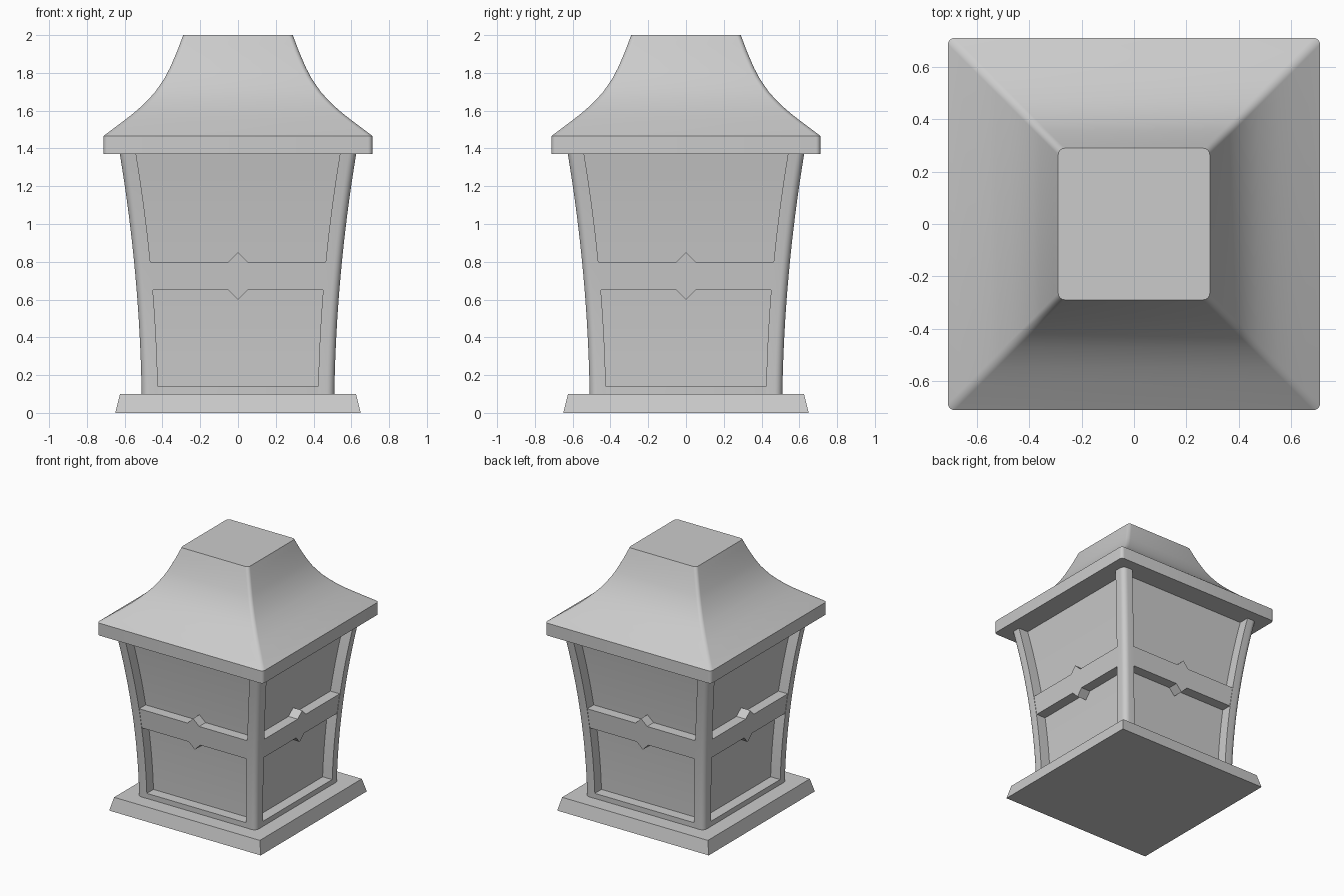
import bpy, bmesh, math

if "Cube" in bpy.data.objects:
    bpy.data.objects.remove(bpy.data.objects["Cube"])

POST_W = 0.086   # width of corner posts
RECESS = 0.082   # depth of the panels


def outer(z):
    """Half-width of the flaring body at height z."""
    t = z - 0.1
    return 0.51 + 0.016 * t + 0.059 * t * t


def finish(name, bm):
    bmesh.ops.recalc_face_normals(bm, faces=bm.faces)
    mesh = bpy.data.meshes.new(name)
    bm.to_mesh(mesh)
    bm.free()
    ob = bpy.data.objects.new(name, mesh)
    bpy.context.collection.objects.link(ob)
    bpy.ops.object.select_all(action='DESELECT')
    ob.select_set(True)
    bpy.context.view_layer.objects.active = ob
    bpy.ops.object.shade_smooth_by_angle(angle=math.radians(30))
    return ob


def loft(name, rings):
    """Skin a closed solid through equal-length rings of points."""
    bm = bmesh.new()
    loops = [[bm.verts.new(p) for p in ring] for ring in rings]
    n = len(loops[0])
    for a, b in zip(loops, loops[1:]):
        for i in range(n):
            j = (i + 1) % n
            bm.faces.new((a[i], a[j], b[j], b[i]))
    bm.faces.new(loops[0][::-1])
    bm.faces.new(loops[-1])
    return finish(name, bm)


def corner_arc(half, r, turn, steps):
    c = half - r
    pts = []
    for k in range(steps + 1):
        a = math.pi / 2 * k / steps
        x, y = c + r * math.cos(a), c + r * math.sin(a)
        for _ in range(turn):
            x, y = -y, x
        pts.append((x, y))
    return pts


def square(half, z, r=0.0, steps=5):
    """Square ring with optionally rounded corners."""
    if r == 0:
        return [(half, -half, z), (half, half, z), (-half, half, z), (-half, -half, z)]
    return [(x, y, z) for q in range(4) for x, y in corner_arc(half, r, q, steps)]


def post_ring(z, turn):
    """Post section: square with a rounded outer corner."""
    h = outer(z)
    i = h - POST_W
    inner = [(i, h), (i, i), (h, i)]
    for _ in range(turn):
        inner = [(-y, x) for x, y in inner]
    return [(x, y, z) for x, y in corner_arc(h, 0.04, turn, 6) + inner]


# plinth
loft("base_plinth", [square(0.65, 0), square(0.625, 0.10)])

# recessed panels and the sill below them
levels = [0.09 + (1.38 - 0.09) * k / 16 for k in range(17)]
loft("body_panels", [square(outer(z) - RECESS, z) for z in levels])
loft("bottom_sill", [square(outer(z) - 0.001, z, 0.04) for z in (0.09, 0.14)])

# curved corner posts
for q in range(4):
    loft(f"corner_post_{q + 1}", [post_ring(z, q) for z in levels])

# decorative bands with a pointed centre, one per side
half_outline = [(0.05, 0.65), (None, 0.65), (None, 0.80), (0.05, 0.80)]
right = [(outer(z) - POST_W + 0.004 if x is None else x, z) for x, z in half_outline]
outline = [(0, 0.60)] + right + [(0, 0.85)] + [(-x, z) for x, z in reversed(right)]
slope = (outer(0.80) - outer(0.65)) / 0.15
for q in range(4):
    rings = []
    for inset in (0.003, RECESS + 0.02):
        ring = []
        for x, z in outline:
            px, py = x, -(outer(0.65) + slope * (z - 0.65) - inset)
            for _ in range(q):
                px, py = -py, px
            ring.append((px, py, z))
        rings.append(ring)
    loft(f"side_band_{q + 1}", rings)

# eave slab
loft("roof_eave", [square(0.712, 1.37, 0.025), square(0.712, 1.466, 0.025)])

# sweeping concave roof
profile = [(0.712, 1.466), (0.66, 1.505), (0.605, 1.546), (0.55, 1.589), (0.51, 1.624),
           (0.472, 1.662), (0.438, 1.70), (0.41, 1.74), (0.384, 1.78), (0.361, 1.825),
           (0.342, 1.868), (0.324, 1.91), (0.307, 1.955), (0.29, 2.0)]
loft("roof", [square(h, z, 0.025) for h, z in profile])
